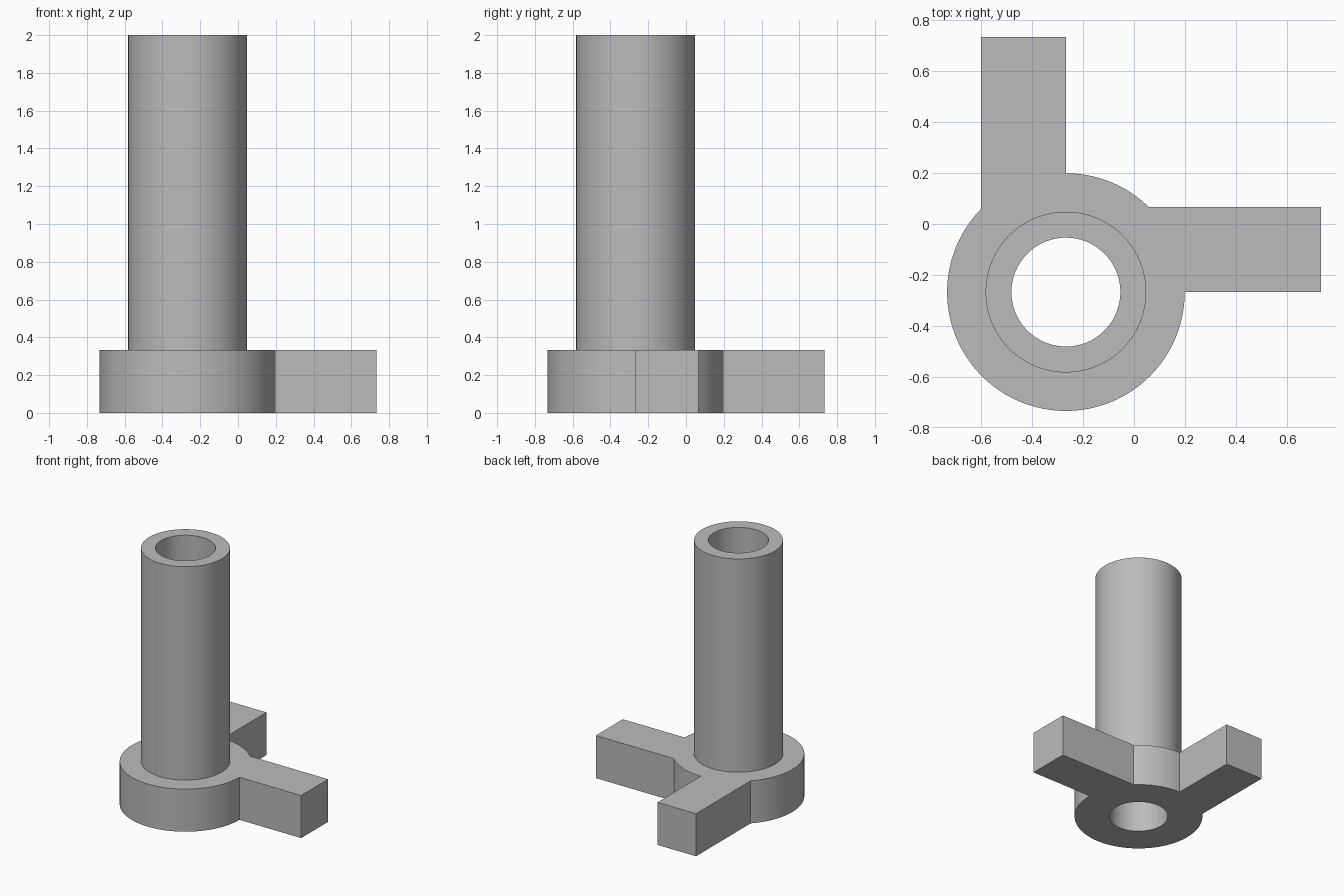
import bpy, bmesh
from math import sin, cos, asin, acos, pi, sqrt

cube = bpy.data.objects.get("Cube")
if cube:
    bpy.data.objects.remove(cube, do_unlink=True)

C = -0.267                   # x and y of the tube axis
END = 0.733                  # far end of both arms
FLANGE_R, TUBE_R, BORE_R = 0.466, 0.315, 0.2135
THICK, HEIGHT, ARM_W = 0.333, 2.0, 0.333
SEGS = 128

grey = bpy.data.materials.new("grey")
grey.use_nodes = True
colour = (0.5, 0.5, 0.5, 1)
grey.diffuse_color = colour
grey.node_tree.nodes["Principled BSDF"].inputs["Base Color"].default_value = colour


def arc(radius, start, end, steps):
    """Points along an arc around the tube axis."""
    angles = [start + (end - start) * i / steps for i in range(steps + 1)]
    return [(C + radius * cos(a), C + radius * sin(a)) for a in angles]


def prism(name, outline, bottom, top):
    """Closed outline extruded upwards."""
    bm = bmesh.new()
    face = bm.faces.new([bm.verts.new((x, y, bottom)) for x, y in outline])
    new = bmesh.ops.extrude_face_region(bm, geom=[face])["geom"]
    verts = [v for v in new if isinstance(v, bmesh.types.BMVert)]
    bmesh.ops.translate(bm, verts=verts, vec=(0, 0, top - bottom))
    bmesh.ops.recalc_face_normals(bm, faces=bm.faces)
    mesh = bpy.data.meshes.new(name)
    bm.to_mesh(mesh)
    bm.free()
    mesh.materials.append(grey)
    obj = bpy.data.objects.new(name, mesh)
    bpy.context.collection.objects.link(obj)
    return obj


def combine(target, other, operation):
    """Apply a boolean and drop the helper."""
    bpy.context.view_layer.objects.active = target
    mod = target.modifiers.new(operation.title(), "BOOLEAN")
    mod.operation = operation
    mod.solver = "EXACT"
    mod.object = other
    bpy.ops.object.modifier_apply(modifier=mod.name)
    bpy.data.objects.remove(other, do_unlink=True)


# Round flange with two arms at right angles
low, high = asin(ARM_W / FLANGE_R), pi / 2
outline = [(END, C), (END, C + ARM_W)]
outline += arc(FLANGE_R, low, high, 16)
outline += [(C, END), (C - ARM_W, END)]
outline += arc(FLANGE_R, pi - acos(ARM_W / FLANGE_R), 2 * pi, 80)
body = prism("flanged_tube", outline, 0, THICK)

# Upright tube, then the bore through everything
circle = lambda r: arc(r, 0, 2 * pi, SEGS)[:-1]
combine(body, prism("tube", circle(TUBE_R), THICK / 2, HEIGHT), "UNION")
combine(body, prism("bore", circle(BORE_R), -0.1, HEIGHT + 0.1), "DIFFERENCE")

# Smooth round walls, crisp edges
bpy.ops.object.select_all(action="DESELECT")
body.select_set(True)
bpy.context.view_layer.objects.active = body
bpy.ops.object.shade_smooth_by_angle(angle=pi / 6)
